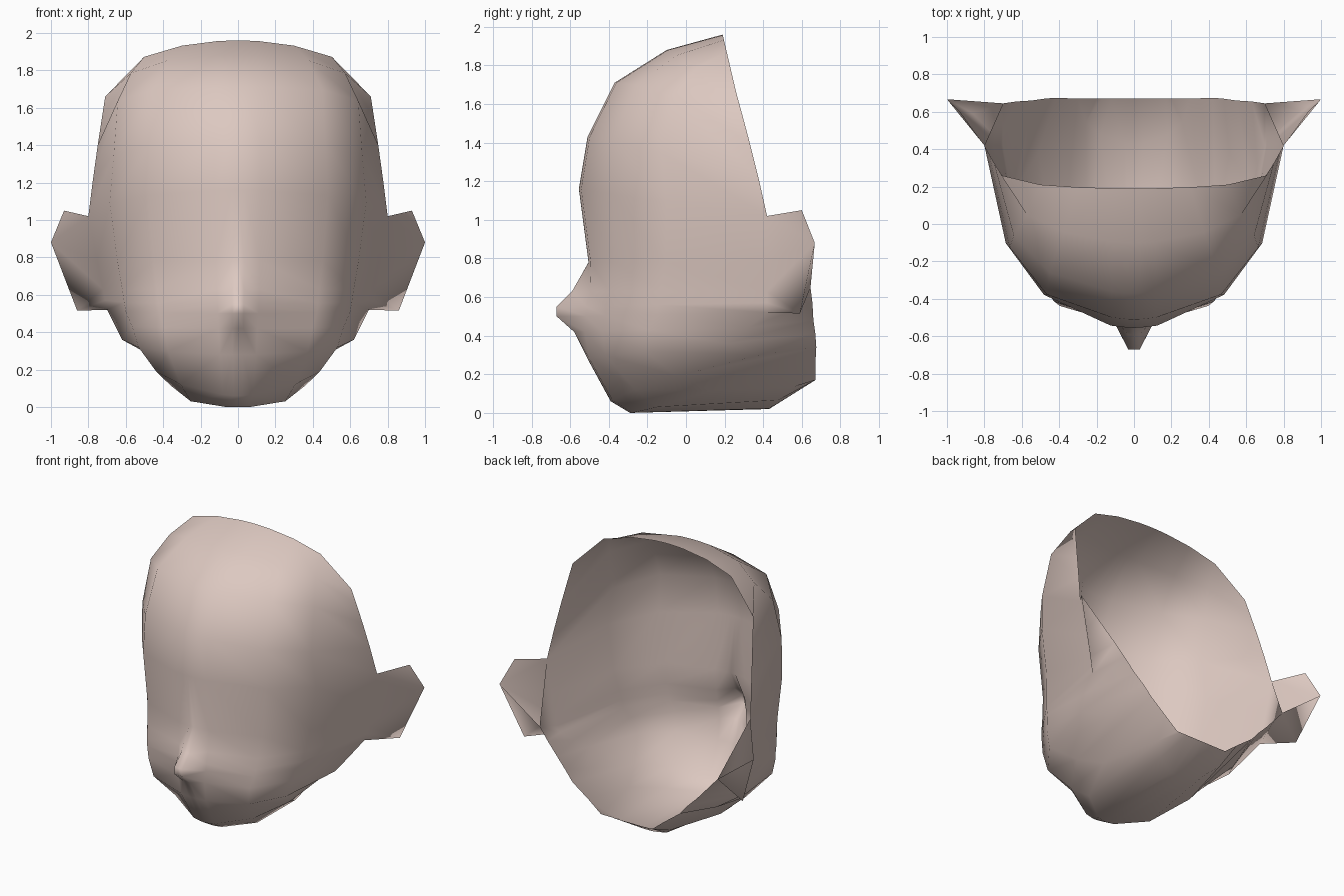
import bpy, bmesh, math

if "Cube" in bpy.data.objects:
    bpy.data.objects.remove(bpy.data.objects["Cube"])

skin = bpy.data.materials.new("pale_skin")
skin.diffuse_color = (0.72, 0.58, 0.53, 1)
skin.use_nodes = True
skin.node_tree.nodes["Principled BSDF"].inputs["Base Color"].default_value = skin.diffuse_color

# Head rows, top to bottom: each is a quarter ellipse from the centre line
# (y, z) to a side point (x, y, z).
rows = [
    ((0.19, 1.96), (0.71, 0.26, 1.66)),
    ((-0.10, 1.88), (0.727, 0.29, 1.55)),
    ((-0.37, 1.71), (0.75, 0.33, 1.40)),
    ((-0.51, 1.43), (0.775, 0.375, 1.22)),
    ((-0.555, 1.16), (0.80, 0.42, 1.02)),
    ((-0.505, 0.78), (0.752, 0.42, 0.78)),
    ((-0.51, 0.63), (0.722, 0.42, 0.63)),
    ((-0.525, 0.55), (0.71, 0.42, 0.57)),
    ((-0.53, 0.50), (0.70, 0.42, 0.52)),
    ((-0.535, 0.42), (0.66, 0.32, 0.44)),
    ((-0.51, 0.28), (0.62, 0.21, 0.36)),
    ((-0.39, 0.06), (0.51, 0.38, 0.30)),
    ((-0.29, 0.00), (0.42, 0.675, 0.34)),
    ((0.43, 0.02), (0.30, 0.67, 0.25)),
    ((0.67, 0.17), (0.20, 0.67, 0.17)),
]
nose_y = {6: -0.59, 7: -0.67, 8: -0.67, 9: -0.58}       # row: nose depth
bulge = {2: 0.03, 3: 0.045, 4: 0.02, 5: 0.05, 6: 0.075, 7: 0.08,
         8: 0.08, 9: 0.075, 10: 0.05, 11: 0.03, 12: 0.05}  # row: brow and cheek
lift = {1: 1.3, 2: 2.0, 3: 1.3, 11: 0.85, 12: 1.5}      # row: height falloff
jaw_rim = {8: (0.70, 0.645, 0.65), 9: (0.63, 0.655, 0.57),
           10: (0.55, 0.66, 0.48), 11: (0.48, 0.67, 0.41)}
crown_angles = (0, 2.5, 9, 25, 45, 90)
face_angles = (0, 2.5, 9, 37, 59, 90)

bm = bmesh.new()
grid = []
for i, ((fy, fz), (sx, sy, sz)) in enumerate(rows):
    t = min(1, i * 0.5)
    line = []
    for j, (a0, a1) in enumerate(zip(crown_angles, face_angles)):
        a = math.radians(a0 + (a1 - a0) * t)
        k = max(0.0, 1 - math.cos(a))
        y = fy + (sy - fy) * k
        z = fz + (sz - fz) * k ** lift.get(i, 1)
        if j < 2:
            y = nose_y.get(i, y)
        elif j in (3, 4):
            y -= bulge.get(i, 0)
        line.append(bm.verts.new((sx * math.sin(a), y, z)))
    # rear rim of the jaw
    line.append(bm.verts.new(jaw_rim[i]) if i in jaw_rim else line[-1])
    grid.append(line)


def add_face(*vs):
    unique = list(dict.fromkeys(vs))
    if len(unique) > 2:
        bm.faces.new(unique)


for i in range(len(grid) - 1):
    for j in range(6):
        if j == 5 and i not in jaw_rim:
            continue
        add_face(grid[i][j], grid[i + 1][j], grid[i + 1][j + 1], grid[i][j + 1])

# Ears: pockets flared out of the shell, open to the rear
ear_top = bm.verts.new((0.93, 0.60, 1.05))
ear_tip = bm.verts.new((1.00, 0.667, 0.88))
ear_lobe = bm.verts.new((0.86, 0.59, 0.515))
root = [grid[i][5] for i in range(4, 9)]
rear = grid[8][6]
add_face(root[0], root[1], ear_tip, ear_top)
add_face(root[1], root[2], ear_tip)
add_face(root[2], root[3], ear_lobe, ear_tip)
add_face(root[3], root[4], ear_lobe)
add_face(root[4], rear, ear_lobe)
add_face(ear_lobe, rear, ear_tip)
# Skull wall behind the ears
for upper, lower in zip(root, root[1:]):
    add_face(upper, lower, rear)

for f in bm.faces:
    f.smooth = True
me = bpy.data.meshes.new("head_shell")
bm.to_mesh(me)
bm.free()
me.materials.append(skin)
head = bpy.data.objects.new("head_shell", me)
bpy.context.collection.objects.link(head)
mod = head.modifiers.new("mirror", "MIRROR")
mod.use_clip = True
mod.merge_threshold = 0.002
